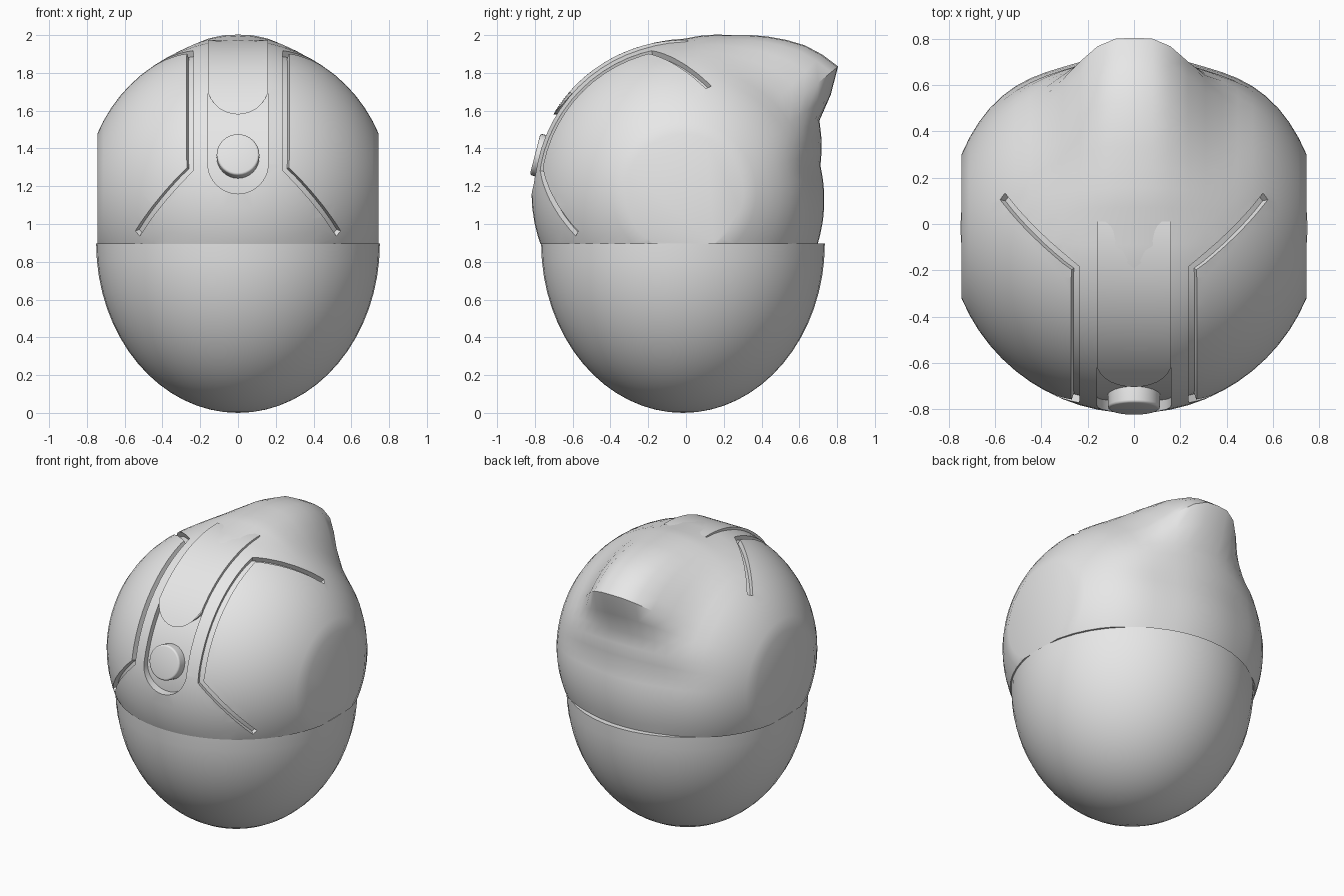
import bpy, bmesh, math
from mathutils import Vector, Matrix

if "Cube" in bpy.data.objects:
    bpy.data.objects.remove(bpy.data.objects["Cube"])

C = Vector((0, -0.01, 1.165))   # centre of the upper shell
R = 0.808
grey = bpy.data.materials.new("plain grey")
grey.diffuse_color = (0.8, 0.8, 0.8, 1)
grey.use_nodes = True
grey.node_tree.nodes["Principled BSDF"].inputs["Base Color"].default_value = grey.diffuse_color


def make(name, bm):
    bmesh.ops.recalc_face_normals(bm, faces=bm.faces[:])
    me = bpy.data.meshes.new(name)
    bm.to_mesh(me)
    bm.free()
    ob = bpy.data.objects.new(name, me)
    bpy.context.collection.objects.link(ob)
    me.materials.append(grey)
    return ob


def smooth(ob, deg=32):
    bpy.ops.object.select_all(action='DESELECT')
    ob.select_set(True)
    bpy.context.view_layer.objects.active = ob
    bpy.ops.object.shade_smooth_by_angle(angle=math.radians(deg))


def slice_off(bm, co, no):
    geom = bm.verts[:] + bm.edges[:] + bm.faces[:]
    res = bmesh.ops.bisect_plane(bm, geom=geom, plane_co=co, plane_no=no,
                                 dist=1e-5, clear_outer=True)
    edges = [e for e in res['geom_cut'] if isinstance(e, bmesh.types.BMEdge)]
    bmesh.ops.edgeloop_fill(bm, edges=edges)


def step(x, a, b):
    t = min(1, max(0, (x - a) / (b - a)))
    return 1 - t * t * (3 - 2 * t)


# rear profile of the shell: angle above the back direction, radius
REAR = [(-60, R), (-38, 0.785), (-20, 0.756), (-5, 0.745), (11, 0.735), (28, 0.81),
        (39.4, 1.055), (49, 1.02), (60, 0.95), (72, 0.877), (90, 0.816), (106, R)]


def rear_radius(a):
    for (a0, r0), (a1, r1) in zip(REAR, REAR[1:]):
        if a0 <= a <= a1:
            return r0 + (r1 - r0) * (a - a0) / (a1 - a0)
    return R


# upper shell: sphere with side poles, pulled out to a peak at the back
bm = bmesh.new()
bmesh.ops.create_uvsphere(bm, u_segments=64, v_segments=32, radius=R,
                          matrix=Matrix.Rotation(math.pi / 2, 4, 'Y'))
for v in bm.verts:
    f = rear_radius(math.degrees(math.atan2(v.co.z, v.co.y))) / R - 1
    x = abs(v.co.x)
    w = step(x, 0.08, 0.45) if f > 0 else step(x, 0.25, 0.7)
    v.co.y *= 1 + f * w
    v.co.z *= 1 + f * w
    v.co += C
slice_off(bm, (0.745, 0, 0), (1, 0, 0))
slice_off(bm, (-0.745, 0, 0), (-1, 0, 0))
slice_off(bm, (0, 0, 0.895), (0, 0, -1))
shell = make("upper_shell", bm)


# groove cutter: a bar swept over the sphere surface
def groove_cutter(side):
    keys = [(0.53, -0.575, 0.95), (0.254, -0.765, 1.29),
            (0.254, -0.19, 1.91), (0.57, 0.12, 1.725)]
    dirs = []
    for i, n in enumerate((6, 14, 8)):
        a, b = Vector(keys[i]) - C, Vector(keys[i + 1]) - C
        for k in range(n):
            t = k / n
            if i == 1:      # keep the long run at constant x
                p = a.lerp(b, t)
                yz = Vector((0, p.y, p.z)).normalized() * math.sqrt(R * R - 0.254 ** 2)
                p = Vector((0.254, yz.y, yz.z))
            else:
                p = a.lerp(b, t)
            dirs.append(p.normalized())
    dirs.append((Vector(keys[-1]) - C).normalized())
    bm = bmesh.new()
    rows = []
    for i, n in enumerate(dirs):
        t = dirs[min(i + 1, len(dirs) - 1)] - dirs[max(i - 1, 0)]
        s = n.cross(t).normalized() * 0.019
        row = []
        for r, k in ((0.775, -1), (0.775, 1), (0.87, 1), (0.87, -1)):
            p = n * r + s * k
            row.append(bm.verts.new(C + Vector((p.x * side, p.y, p.z))))
        rows.append(row)
    for a, b in zip(rows, rows[1:]):
        for j in range(4):
            bm.faces.new((a[j], a[(j + 1) % 4], b[(j + 1) % 4], b[j]))
    bm.faces.new(rows[0])
    bm.faces.new(rows[-1])
    return make("groove_cutter", bm)


# pocket cutter: round bottom, scooped top edge
def scoop(x):
    return 1.747 - math.sqrt(0.167 ** 2 - x * x)


bm = bmesh.new()
pts = [(0.16 * math.cos(a), 1.32 + 0.16 * math.sin(a))
       for a in [math.pi + math.pi * k / 20 for k in range(21)]]
pts += [(x, scoop(x)) for x in [0.16 * math.cos(math.pi * k / 16) for k in range(17)]]
face = bm.faces.new([bm.verts.new((x, -1, z)) for x, z in pts])
ext = bmesh.ops.extrude_face_region(bm, geom=[face])
bmesh.ops.translate(bm, vec=(0, 0.6, 0),
                    verts=[g for g in ext['geom'] if isinstance(g, bmesh.types.BMVert)])
if not face.is_valid or len(bm.faces) < len(pts) + 2:
    bm.faces.new([v for v in bm.verts if v.co.y < -0.9])
cutters = [groove_cutter(1), groove_cutter(-1), make("pocket_cutter", bm)]

for cutter in cutters:
    cutter.hide_render = True
    mod = shell.modifiers.new("cut", 'BOOLEAN')
    mod.operation = 'DIFFERENCE'
    mod.solver = 'EXACT'
    mod.object = cutter
    bpy.context.view_layer.objects.active = shell
    bpy.ops.object.modifier_apply(modifier=mod.name)
    bpy.data.objects.remove(cutter)
smooth(shell)


# curved band around the side-to-side axis, with turned-down edges
def band(name, r, start, end, half):
    bm = bmesh.new()
    cols = [(-half, r - 0.03)]
    cols += [(-half * math.cos(math.pi * k / 14), r) for k in range(15)]
    cols += [(half, r - 0.03)]
    n = 20
    grid = []
    for x, rad in cols:
        a0, a1 = start, end(x)
        line = [a0 + (a1 - a0) * k / n for k in range(n + 1)]
        grid.append([bm.verts.new(C + Vector((x, -rad * math.cos(a), rad * math.sin(a))))
                     for a in line])
    for a, b in zip(grid, grid[1:]):
        for k in range(n):
            bm.faces.new((a[k], b[k], b[k + 1], a[k + 1]))
    ob = make(name, bm)
    # make sure the outside points away from the shell centre
    mid = max(ob.data.polygons, key=lambda p: p.area)
    if mid.normal.dot(mid.center - C) < 0:
        ob.data.flip_normals()
    smooth(ob)


band("crown_band", 0.809, math.radians(91.5),
     lambda x: math.asin((scoop(x) - C.z) / 0.809), 0.16)
band("pocket_floor", 0.752, math.radians(48), lambda x: math.radians(-6), 0.163)

# round button in the pocket, facing slightly upwards
bm = bmesh.new()
bmesh.ops.create_cone(bm, cap_ends=True, segments=32, radius1=0.113, radius2=0.113, depth=0.12)
rim = [e for e in bm.edges if all(v.co.z > 0 for v in e.verts)]
bmesh.ops.bevel(bm, geom=rim, offset=0.012, segments=3, profile=0.5, affect='EDGES')
tilt = math.radians(14.5)
axis = Vector((0, -math.cos(tilt), math.sin(tilt)))
rot = axis.to_track_quat('Z', 'Y').to_matrix().to_4x4()
bmesh.ops.transform(bm, matrix=Matrix.Translation(C + axis * 0.755) @ rot, verts=bm.verts[:])
smooth(make("button", bm))

# lower shell: half ellipsoid
bm = bmesh.new()
bmesh.ops.create_uvsphere(bm, u_segments=48, v_segments=32, radius=1)
for v in bm.verts:
    v.co = Vector((v.co.x * 0.751, v.co.y * 0.751 - 0.016, v.co.z * 0.897 + 0.897))
slice_off(bm, (0, 0, 0.897), (0, 0, 1))
smooth(make("lower_shell", bm))
